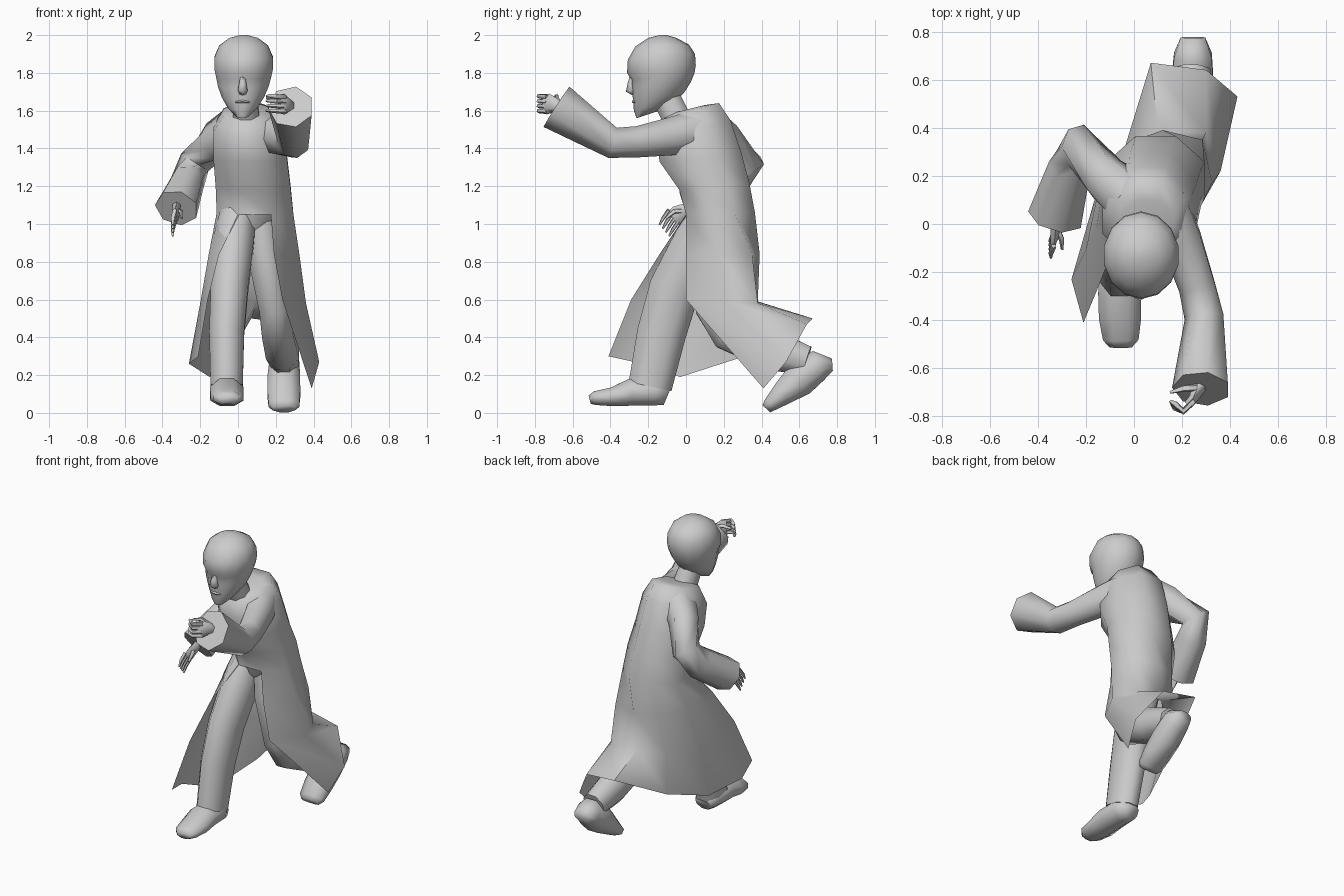
import bpy
from math import cos, sin, pi, radians
from mathutils import Vector

X, Z = Vector((1, 0, 0)), Vector((0, 0, 1))


def make(name, verts, faces, angle):
    me = bpy.data.meshes.new(name)
    me.from_pydata([tuple(v) for v in verts], [], faces)
    me.update()
    ob = bpy.data.objects.new(name, me)
    bpy.context.collection.objects.link(ob)
    me.shade_smooth()
    me.set_sharp_from_angle(angle=radians(angle))
    return ob


def loft(name, rings, caps=(True, True), angle=70, open_from=99):
    """Skin equally long point rings; from row open_from on, the last side stays open."""
    n = len(rings[0])
    verts = [p for r in rings for p in r]
    faces = []
    for i in range(len(rings) - 1):
        for j in range(n - 1 if i >= open_from else n):
            k = (j + 1) % n
            faces.append((i * n + j, i * n + k, (i + 1) * n + k, (i + 1) * n + j))
    if caps[0]:
        faces.append(tuple(reversed(range(n))))
    if caps[1]:
        faces.append(tuple(range((len(rings) - 1) * n, len(rings) * n)))
    return make(name, verts, faces, angle)


def tube(name, pts, sides=8, hint=X, caps=(True, True)):
    """Limb along points (x, y, z, half width along hint, half depth)."""
    c = [Vector(p[:3]) for p in pts]
    rings = []
    for i, p in enumerate(pts):
        t = Vector((0, 0, 0))
        if i > 0:
            t += (c[i] - c[i - 1]).normalized()
        if i < len(c) - 1:
            t += (c[i + 1] - c[i]).normalized()
        t.normalize()
        s = (hint - t * hint.dot(t)).normalized()
        u = t.cross(s)
        rings.append([c[i] + s * p[3] * cos(2 * pi * (j + .5) / sides)
                      + u * p[4] * sin(2 * pi * (j + .5) / sides) for j in range(sides)])
    return loft(name, rings, caps)


def ovals(rows, sides, phase=0.0):
    """Tilted ovals (centre x, half width, y front, y back, z front, z back)."""
    grow = 1 / cos(pi * phase / sides * 2) if phase else 1
    rings = []
    for cx, hw, yf, yb, zf, zb in rows:
        ring = []
        for j in range(sides):
            a = 2 * pi * (j + phase) / sides
            f = (1 - cos(a) * grow) / 2
            ring.append((cx + hw * grow * sin(a), yf + (yb - yf) * f, zf + (zb - zf) * f))
        rings.append(ring)
    return rings


# Head, from jaw to crown
head = ovals([
    (.022, .042, -.262, -.14, 1.56, 1.60), (.024, .082, -.276, -.06, 1.60, 1.645),
    (.026, .115, -.28, -.01, 1.655, 1.695), (.028, .138, -.288, .025, 1.715, 1.75),
    (.03, .15, -.29, .045, 1.765, 1.80), (.03, .158, -.312, .052, 1.80, 1.84),
    (.03, .158, -.308, .048, 1.87, 1.90), (.03, .132, -.268, .015, 1.94, 1.95),
    (.03, .078, -.20, -.05, 1.985, 1.985), (.03, .02, -.14, -.10, 2.0, 2.0)], 14)
loft("head", head)
# Nose and mouth
tube("nose", [(.026, -.275, 1.79, .014, .02), (.025, -.286, 1.74, .022, .024),
              (.025, -.293, 1.708, .03, .026), (.025, -.275, 1.69, .018, .012)], 6)
tube("lips", [(-.012, -.264, 1.645, .006, .01), (.024, -.275, 1.648, .01, .012),
              (.06, -.264, 1.645, .006, .01)], 6, Z)
# Neck
tube("neck", [(.05, -.02, 1.5, .08, .08), (.035, -.10, 1.66, .07, .08)], 8)

# Long coat: eight-sided body whose rings continue into a skirt open at the front
body = ovals([
    (.06, .10, -.06, .10, 1.59, 1.63), (.06, .135, -.13, .175, 1.55, 1.64),
    (.055, .185, -.155, .235, 1.46, 1.55), (.065, .195, -.14, .295, 1.33, 1.37),
    (.08, .198, -.035, .335, 1.18, 1.22), (.09, .203, .0, .365, 1.05, 1.06)], 8, .5)
skirt = [
    [(.19, .0, .84), (.325, .17, .84), (.285, .35, .84), (.12, .39, .84),
     (-.02, .34, .84), (-.14, .18, .84), (-.155, -.01, .84), (-.10, -.14, .84)],
    [(.235, .0, .60), (.36, .22, .58), (.30, .38, .58), (.10, .38, .59),
     (-.06, .30, .57), (-.17, .08, .55), (-.20, -.11, .58), (-.16, -.29, .60)],
    [(.39, .41, .13), (.43, .53, .27), (.30, .64, .47), (.07, .67, .50),
     (-.05, .28, .29), (-.15, -.03, .19), (-.26, -.23, .26), (-.21, -.41, .30)]]
loft("coat", body + skirt, caps=(True, False), open_from=len(body) - 1)
# Trouser seat inside the coat
loft("trouser_seat", ovals([(.08, .17, .0, .34, 1.07, 1.07), (.07, .13, .03, .31, .98, .98),
                            (.065, .05, .08, .26, .88, .88)], 10))

# Legs
tube("forward_leg", [(.0, .12, 1.06, .10, .10), (-.02, .07, .92, .115, .14),
                     (-.045, -.06, .66, .107, .145), (-.06, -.13, .42, .10, .14),
                     (-.06, -.19, .14, .092, .125)])
tube("rear_leg", [(.12, .16, 1.04, .09, .12), (.14, .16, .85, .10, .14),
                  (.195, .16, .56, .09, .12), (.21, .24, .44, .09, .13),
                  (.235, .46, .33, .095, .115), (.245, .64, .275, .08, .085)])

# Shoes
tube("forward_shoe", [(-.06, -.10, .085, .06, .05), (-.06, -.16, .11, .09, .078),
                      (-.06, -.29, .11, .096, .078), (-.058, -.39, .085, .095, .054),
                      (-.055, -.48, .078, .08, .04), (-.055, -.51, .07, .05, .025)])
tube("rear_shoe", [(.245, .775, .255, .055, .035), (.245, .70, .25, .085, .09),
                   (.243, .60, .175, .093, .098), (.243, .51, .10, .094, .068),
                   (.243, .445, .043, .088, .042), (.243, .425, .022, .065, .03)])

# Wide sleeves, flaring at the cuff
tube("left_sleeve", [(.11, .09, 1.50, .12, .12), (.20, -.07, 1.465, .09, .105),
                     (.265, -.26, 1.435, .08, .085), (.295, -.39, 1.43, .085, .085),
                     (.28, -.685, 1.62, .122, .13)], 7)
tube("right_sleeve", [(-.01, .10, 1.50, .12, .13), (-.12, .19, 1.44, .095, .115),
                      (-.225, .32, 1.325, .09, .095), (-.265, .24, 1.23, .092, .105),
                      (-.325, .03, 1.085, .118, .11)], 7)

# Hands: palm, four fingers and a thumb each
tube("left_palm", [(.275, -.64, 1.60, .03, .03), (.27, -.68, 1.625, .03, .035),
                   (.245, -.73, 1.635, .022, .055), (.22, -.75, 1.635, .016, .05)], 6)
for i in range(4):
    z = 1.595 + .026 * i
    tube("left_finger", [(.25, -.735, z, .013, .014), (.205, -.778, z + .004, .013, .014),
                         (.17, -.765 + .006 * i, z + .006, .011, .012),
                         (.15, -.735, z + .004, .006, .006)], 5, Z)
tube("left_thumb", [(.26, -.68, 1.65, .016, .016), (.205, -.685, 1.675, .013, .013),
                    (.15, -.70, 1.665, .006, .006)], 5, Z)
tube("right_palm", [(-.325, .04, 1.10, .025, .03), (-.325, .01, 1.08, .025, .035),
                    (-.33, -.04, 1.05, .02, .05), (-.335, -.065, 1.03, .014, .045)], 6)
for i in range(4):
    y, z = -.035 - .017 * i, 1.0 + .02 * i
    tube("right_finger", [(-.333, y - .005, z + .015, .012, .011), (-.345, y - .035, z - .03, .011, .01),
                          (-.345, y - .055, z - .065, .005, .005)], 5)
tube("right_thumb", [(-.32, -.02, 1.07, .015, .015), (-.30, -.065, 1.065, .012, .012),
                     (-.298, -.105, 1.03, .006, .006)], 5)
